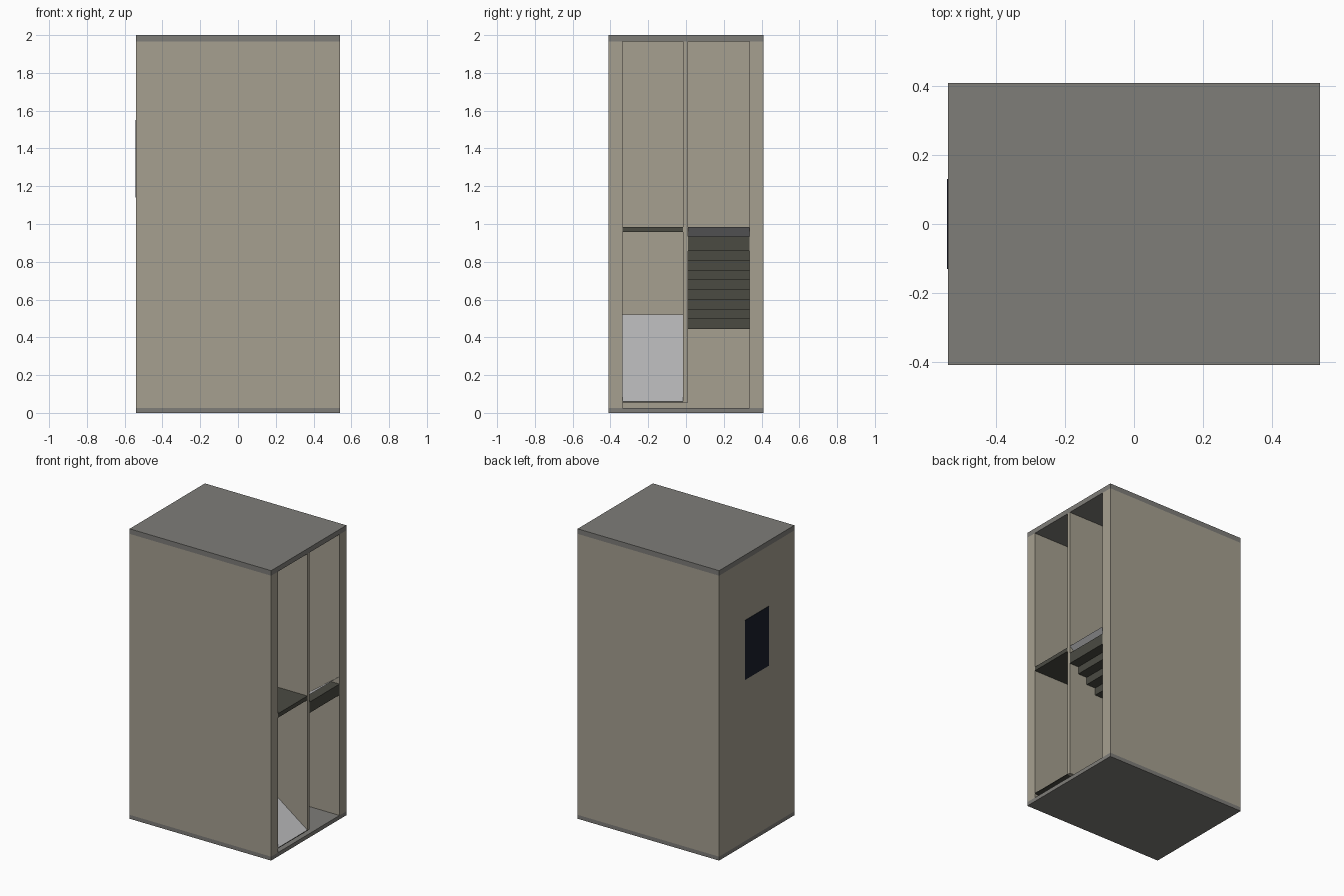
import bpy

if "Cube" in bpy.data.objects:
    bpy.data.objects.remove(bpy.data.objects["Cube"])


def material(name, r, g, b):
    m = bpy.data.materials.new(name)
    m.diffuse_color = (r, g, b, 1)
    m.use_nodes = True
    m.node_tree.nodes["Principled BSDF"].inputs["Base Color"].default_value = m.diffuse_color
    return m


WALL = material("plaster", 0.38, 0.35, 0.28)
SLAB = material("slab_grey", 0.21, 0.205, 0.19)
STEP = material("dark_stone", 0.07, 0.07, 0.055)
RAMP = material("pale_ramp", 0.50, 0.50, 0.51)
GLASS = material("dark_glass", 0.01, 0.014, 0.025)


def mesh(name, verts, faces, mat):
    me = bpy.data.meshes.new(name)
    me.from_pydata(verts, [], faces)
    me.materials.append(mat)
    ob = bpy.data.objects.new(name, me)
    bpy.context.collection.objects.link(ob)
    return ob


def box(name, x, y, z, mat):
    verts = [(a, b, c) for a in x for b in y for c in z]
    faces = [(0, 1, 3, 2), (4, 6, 7, 5), (0, 4, 5, 1),
             (2, 3, 7, 6), (0, 2, 6, 4), (1, 5, 7, 3)]
    return mesh(name, verts, faces, mat)


X, Y, T = 0.54, 0.41, 0.075          # half sizes and wall thickness
IN = Y - T                           # inner face of side walls
FLOOR, CEIL = 0.027, 1.965
LEFT, RIGHT = (-IN, -0.015), (0.01, IN)   # the two flights
N, RUN = 9, 0.07
X0 = X - N * RUN                     # edge of the half landing
LOW, MID, TOP = 0.06, 0.52, 0.985

# Shell, open on the +x side
box("base_slab", (-X, X), (-Y, Y), (0, FLOOR), SLAB)
box("roof_slab", (-X, X), (-Y, Y), (CEIL, 2), SLAB)
box("front_wall", (-X, X), (-Y, -IN), (FLOOR, CEIL), WALL)
box("rear_wall", (-X, X), (IN, Y), (FLOOR, CEIL), WALL)
box("end_wall", (-X, -X + T), (-IN, IN), (FLOOR, CEIL), WALL)
box("window", (-X - 0.003, -X + 0.002), (-0.13, 0.13), (1.14, 1.55), GLASS)

# Interior levels and divider
box("divider", (X0, X), (LEFT[1], RIGHT[0]), (0.055, CEIL), WALL)
box("half_landing", (-X + T, X0), (-IN, IN), (MID - T, MID), STEP)
box("upper_landing", (X0, X), LEFT, (0.957, TOP), STEP)

# Two flights of steps running in opposite directions
for k in range(N):
    top = LOW + k * (MID - LOW) / N
    x = X - k * RUN
    box(f"lower_step_{k}", (x - RUN, x), LEFT, (max(0.055, top - T), top), STEP)
    top = MID + k * (TOP - MID) / N
    x = X0 + k * RUN
    box(f"upper_step_{k}", (x, x + RUN), RIGHT, (top - T, top), STEP)

# Sloped sheets laid over the steps
for name, y, za, zb in (("lower_ramp", LEFT, MID, LOW), ("upper_ramp", RIGHT, MID, TOP)):
    mesh(name, [(X0, y[0], za), (X, y[0], zb), (X, y[1], zb), (X0, y[1], za)],
         [(0, 1, 2, 3)], RAMP)
